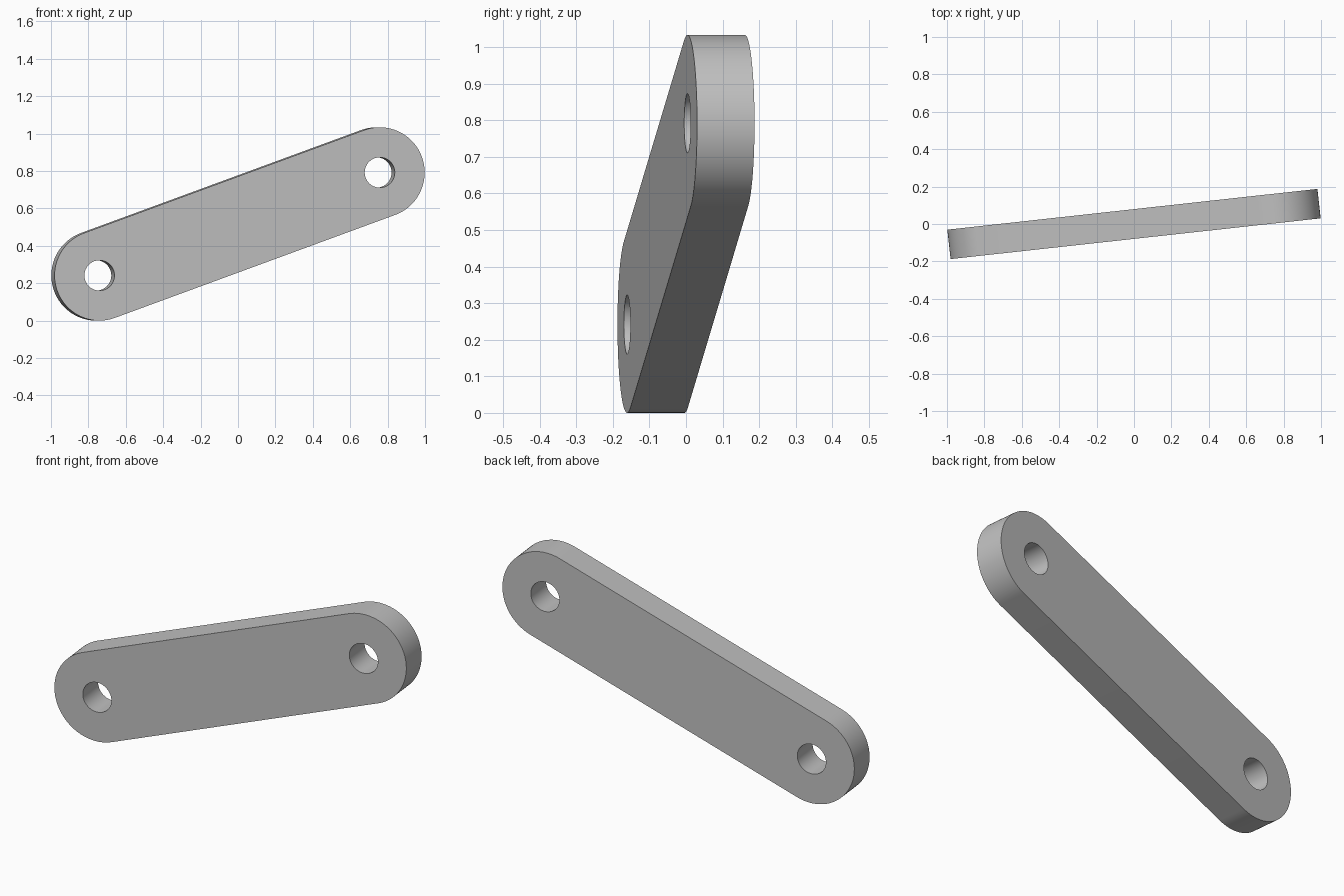
import bpy
import bmesh
from math import sin, cos, pi, radians
from mathutils import Matrix, Vector

cube = bpy.data.objects.get("Cube")
if cube:
    bpy.data.objects.remove(cube, do_unlink=True)

SPAN, RADIUS, HOLE, DEPTH = 1.605, 0.2415, 0.081, 0.158
STEPS = 48

grey = bpy.data.materials.new("plain_grey")
grey.use_nodes = True
colour = (0.53, 0.53, 0.53, 1)
grey.diffuse_color = colour
grey.node_tree.nodes["Principled BSDF"].inputs["Base Color"].default_value = colour


def arc(cx, radius, start, sweep, count):
    return [Vector((cx + radius * cos(start + sweep * i / STEPS), 0,
                    radius * sin(start + sweep * i / STEPS))) for i in range(count)]


def add_loop(bm, points):
    verts = [bm.verts.new(p) for p in points]
    return [bm.edges.new((v, verts[i - 1])) for i, v in enumerate(verts)]


# Rounded bar outline with a pin hole at each end
bm = bmesh.new()
half = SPAN / 2
edges = add_loop(bm, arc(half, RADIUS, -pi / 2, pi, STEPS + 1)
                 + arc(-half, RADIUS, pi / 2, pi, STEPS + 1))
for x in (-half, half):
    edges += add_loop(bm, arc(x, HOLE, 0, 2 * pi, STEPS))
bmesh.ops.triangle_fill(bm, edges=edges, use_beauty=True, normal=(0, -1, 0))

# Thickness
result = bmesh.ops.extrude_face_region(bm, geom=bm.faces[:], use_keep_orig=True)
moved = [g for g in result["geom"] if isinstance(g, bmesh.types.BMVert)]
bmesh.ops.translate(bm, verts=moved, vec=(0, DEPTH, 0))
bmesh.ops.translate(bm, verts=bm.verts[:], vec=(0, -DEPTH / 2, 0))
bmesh.ops.recalc_face_normals(bm, faces=bm.faces[:])

# Tilt the bar, turn it and stand it on the ground
bm.transform(Matrix.Rotation(radians(6.28), 4, "Z") @ Matrix.Rotation(radians(-20.06), 4, "Y"))
low = min(v.co.z for v in bm.verts)
bmesh.ops.translate(bm, verts=bm.verts[:], vec=(0, 0, -low))

mesh = bpy.data.meshes.new("link_bar")
bm.to_mesh(mesh)
bm.free()
mesh.materials.append(grey)
bar = bpy.data.objects.new("link_bar", mesh)
bpy.context.collection.objects.link(bar)
bpy.ops.object.select_all(action="DESELECT")
bar.select_set(True)
bpy.context.view_layer.objects.active = bar
bpy.ops.object.shade_smooth_by_angle(angle=radians(30))
